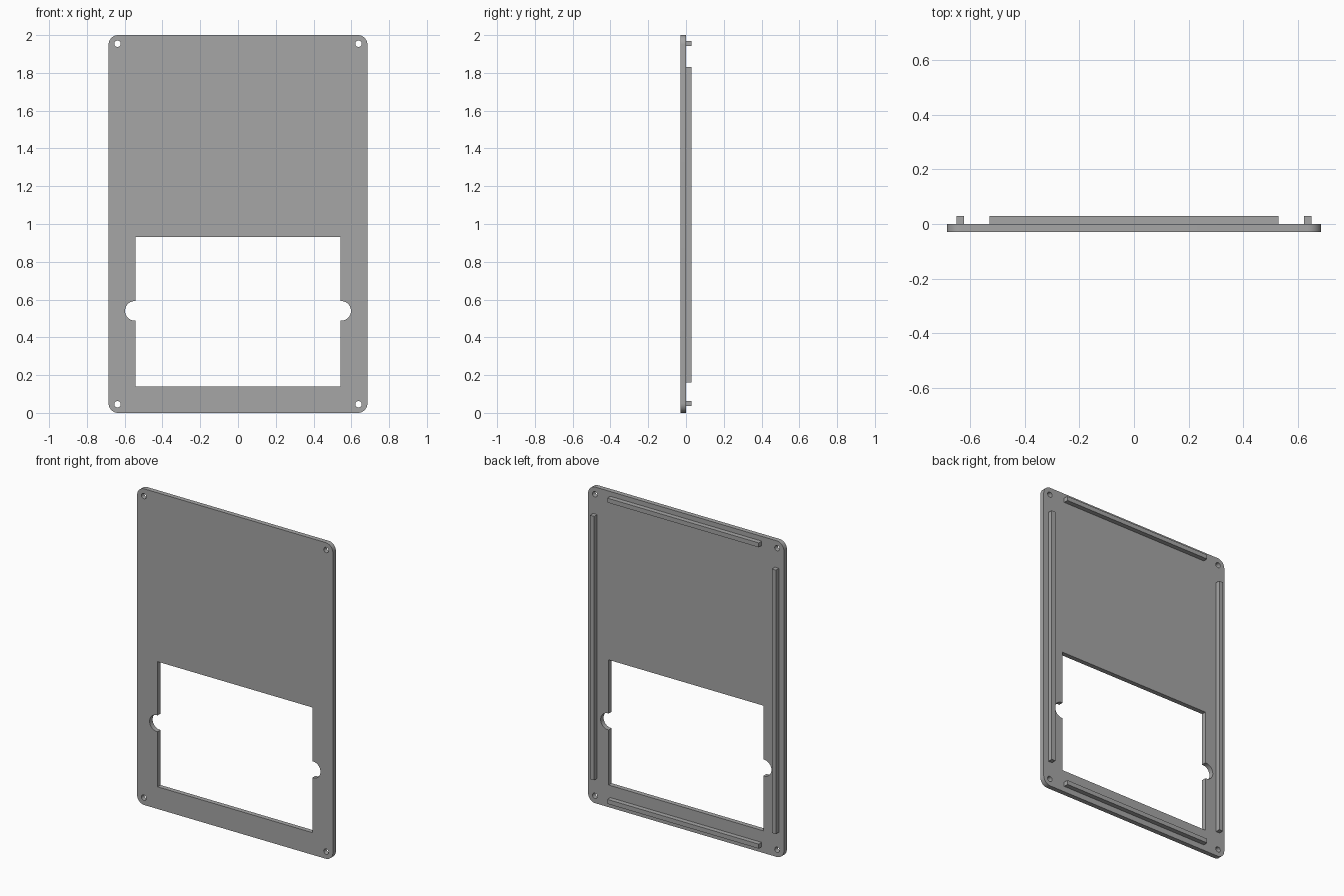
import bpy
import math

if "Cube" in bpy.data.objects:
    bpy.data.objects.remove(bpy.data.objects["Cube"], do_unlink=True)

W, H, T = 0.685, 2.0, 0.03      # half width, height, thickness

grey = bpy.data.materials.new("plain grey")
grey.use_nodes = True
colour = (0.38, 0.38, 0.38, 1)
grey.diffuse_color = colour
grey.node_tree.nodes["Principled BSDF"].inputs["Base Color"].default_value = colour


def arc(cx, cz, r, start, end, steps):
    """Points on an arc, angles in degrees."""
    angles = [math.radians(start + (end - start) * i / steps) for i in range(steps + 1)]
    return [(cx + r * math.cos(a), cz + r * math.sin(a)) for a in angles]


def plate(name, outlines):
    """Fill nested outlines in the xz plane and thicken them to y = -T..0."""
    curve = bpy.data.curves.new(name, 'CURVE')
    curve.dimensions = '2D'
    curve.fill_mode = 'BOTH'
    curve.extrude = T / 2
    for points in outlines:
        spline = curve.splines.new('POLY')
        spline.points.add(len(points) - 1)
        for p, (x, z) in zip(spline.points, points):
            p.co = (x, z, 0, 1)
        spline.use_cyclic_u = True
    obj = bpy.data.objects.new(name, curve)
    bpy.context.collection.objects.link(obj)
    obj.location.y = -T / 2
    obj.rotation_euler.x = math.pi / 2
    bpy.ops.object.select_all(action='DESELECT')
    obj.select_set(True)
    bpy.context.view_layer.objects.active = obj
    bpy.ops.object.convert(target='MESH')
    obj = bpy.context.view_layer.objects.active
    obj.data.materials.clear()
    obj.data.materials.append(grey)
    bpy.ops.object.shade_smooth_by_angle(angle=math.radians(30))


def rib(name, x0, x1, z0, z1):
    """Raised bar on the back of the plate."""
    bpy.ops.mesh.primitive_cube_add(size=1, location=((x0 + x1) / 2, T / 2, (z0 + z1) / 2))
    obj = bpy.context.object
    obj.name = name
    obj.scale = (x1 - x0, T, z1 - z0)
    bpy.ops.object.transform_apply(location=False, rotation=False, scale=True)
    obj.data.materials.append(grey)


# Rounded outer edge
R = 0.05
outer = (arc(W - R, H - R, R, 0, 90, 10) + arc(R - W, H - R, R, 90, 180, 10)
         + arc(R - W, R, R, 180, 270, 10) + arc(W - R, R, R, 270, 360, 10))

# Window with a round finger notch on each side
wx, low, high, notch_z, notch_r = 0.542, 0.14, 0.932, 0.54, 0.052
window = ([(wx, low)]
          + [(wx, notch_z - notch_r)] + arc(wx + 0.004, notch_z, notch_r, -90, 90, 20)
          + [(wx, notch_z + notch_r)]
          + [(wx, high), (-wx, high)]
          + [(-wx, notch_z + notch_r)] + arc(-wx - 0.004, notch_z, notch_r, 90, 270, 20)
          + [(-wx, notch_z - notch_r)]
          + [(-wx, low)])

# Screw holes in the corners
holes = [arc(sx * 0.638, z, 0.017, 0, 345, 23)
         for sx in (-1, 1) for z in (0.046, H - 0.046)]

plate("face_plate", [outer, window] + holes)

# Locating ribs on the back
rib("left_rib", 0.622, 0.65, 0.16, 1.83)
rib("right_rib", -0.65, -0.622, 0.16, 1.83)
rib("bottom_rib", -0.53, 0.53, 0.036, 0.064)
rib("top_rib", -0.53, 0.53, 1.942, 1.97)
